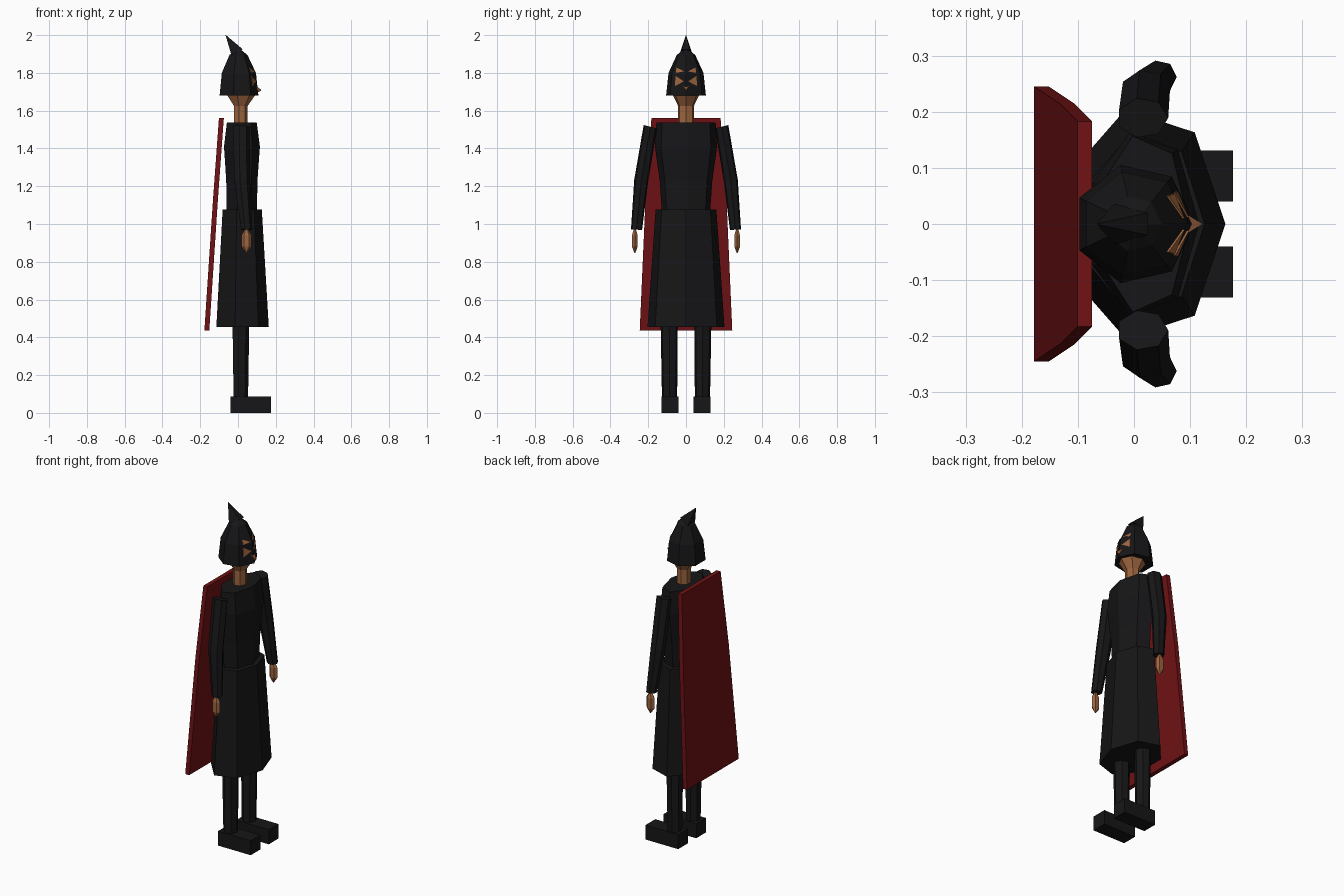
import bpy, bmesh, math

if "Cube" in bpy.data.objects:
    bpy.data.objects.remove(bpy.data.objects["Cube"])

def mat(name, rgb):
    m = bpy.data.materials.new(name)
    m.diffuse_color = (*rgb, 1)
    m.use_nodes = True
    m.node_tree.nodes["Principled BSDF"].inputs["Base Color"].default_value = m.diffuse_color
    return m

BLACK = mat("black cloth", (.008, .008, .009))
RED = mat("dark red", (.16, .006, .007))
SKIN = mat("skin", (.34, .13, .05))

def finish(bm, name, m):
    bmesh.ops.recalc_face_normals(bm, faces=bm.faces)
    me = bpy.data.meshes.new(name)
    bm.to_mesh(me)
    bm.free()
    me.materials.append(m)
    ob = bpy.data.objects.new(name, me)
    bpy.context.collection.objects.link(ob)
    return ob

def skin_rings(name, rings, m):
    """Join equal-length point rings into a closed solid."""
    bm = bmesh.new()
    vs = [[bm.verts.new(p) for p in r] for r in rings]
    n = len(vs[0])
    for a, b in zip(vs, vs[1:]):
        for i in range(n):
            j = (i + 1) % n
            bm.faces.new((a[i], a[j], b[j], b[i]))
    bm.faces.new(vs[0][::-1])
    bm.faces.new(vs[-1])
    return finish(bm, name, m)

def loft(name, rings, m, n=7):
    """Rings (x, y, z, rx, ry, tilt): n-gons with one corner facing +x."""
    out = []
    for x, y, z, rx, ry, t in rings:
        pts = []
        for k in range(n):
            a = 2 * math.pi * k / n
            dy = ry * math.sin(a)
            pts.append((x + rx * math.cos(a), y + dy, z + t * dy))
        out.append(pts)
    return skin_rings(name, out, m)

def box(name, x0, x1, y0, y1, z0, z1, m):
    return skin_rings(name, [[(x0, y0, z), (x1, y0, z), (x1, y1, z), (x0, y1, z)]
                             for z in (z0, z1)], m)

# skirt, torso, neck
loft("skirt", [(.017, 0, .455, .146, .209, 0), (.017, 0, 1.077, .109, .165, 0)], BLACK)
loft("torso", [(.016, 0, 1.05, .084, .130, 0), (.016, 0, 1.23, .087, .143, 0),
               (.016, 0, 1.41, .100, .169, 0), (.016, 0, 1.538, .083, .161, 0)], BLACK)
loft("neck", [(.013, 0, 1.52, .038, .043, 0), (.013, 0, 1.625, .038, .043, 0),
              (.013, 0, 1.685, .080, .073, 0)], SKIN)

# helmet and its swept crest
HELM = [(1.68, .108), (1.80, .095), (1.895, .050), (1.925, .012)]
loft("helmet", [(0, 0, z, r, r, 0) for z, r in HELM], BLACK)
skin_rings("crest", [[(-.035, -.036, 1.895), (.025, -.02, 1.925),
                      (.025, .02, 1.925), (-.035, .036, 1.895)],
                     [(-.066, -.001, 2), (-.064, -.001, 2),
                      (-.064, .001, 2), (-.066, .001, 2)]], BLACK)

# face openings: thin plates lying on the two front helmet faces
def helm_x(y, z):
    (z0, r0), (z1, r1) = HELM[:2] if z <= HELM[1][0] else HELM[1:3]
    return r0 + (r1 - r0) * (z - z0) / (z1 - z0) - .481 * abs(y)

OPENINGS = {"brow_opening": [(.010, 1.808), (.050, 1.828), (.054, 1.80)],
            "cheek_opening": [(.012, 1.755), (.056, 1.785), (.058, 1.73)]}
for s, side in ((1, "left"), (-1, "right")):
    for nm, pts in OPENINGS.items():
        skin_rings(f"{side}_{nm}", [[(helm_x(y, z) + d, s * y, z) for y, z in pts]
                                    for d in (-.003, .004)], SKIN)
# nose
skin_rings("nose", [[(.09, -.02, 1.735), (.09, .02, 1.735), (.09, 0, 1.69)],
                    [(.121, -.001, 1.712), (.121, .001, 1.712), (.121, 0, 1.705)]], SKIN)

# limbs
for s, side in ((1, "left"), (-1, "right")):
    loft(f"{side}_arm", [(.045, s * .262, .97, .031, .030, s * .05),
                         (.020, s * .237, 1.23, .044, .038, s * .12),
                         (.015, s * .189, 1.515, .046, .036, s * .25)], BLACK)
    loft(f"{side}_hand", [(.045, s * .271, .847, .003, .003, 0),
                          (.045, s * .271, .88, .026, .017, 0),
                          (.045, s * .271, .94, .026, .017, 0),
                          (.045, s * .271, .975, .006, .006, 0)], SKIN, 6)
    loft(f"{side}_leg", [(.013, s * .087, .06, .040, .041, 0),
                         (.013, s * .089, .50, .047, .047, 0)], BLACK)
    ya, yb = sorted((s * .04, s * .131))
    box(f"{side}_boot", -.04, .176, ya, yb, 0, .087, BLACK)

# cape: a slanted, widening slab
skin_rings("cape", [[(x, -w, z), (x + .026, -w, z), (x + .026, w, z), (x, w, z)]
                    for x, w, z in ((-.178, .245, .435), (-.133, .215, 1.12),
                                    (-.101, .183, 1.56))], RED)
